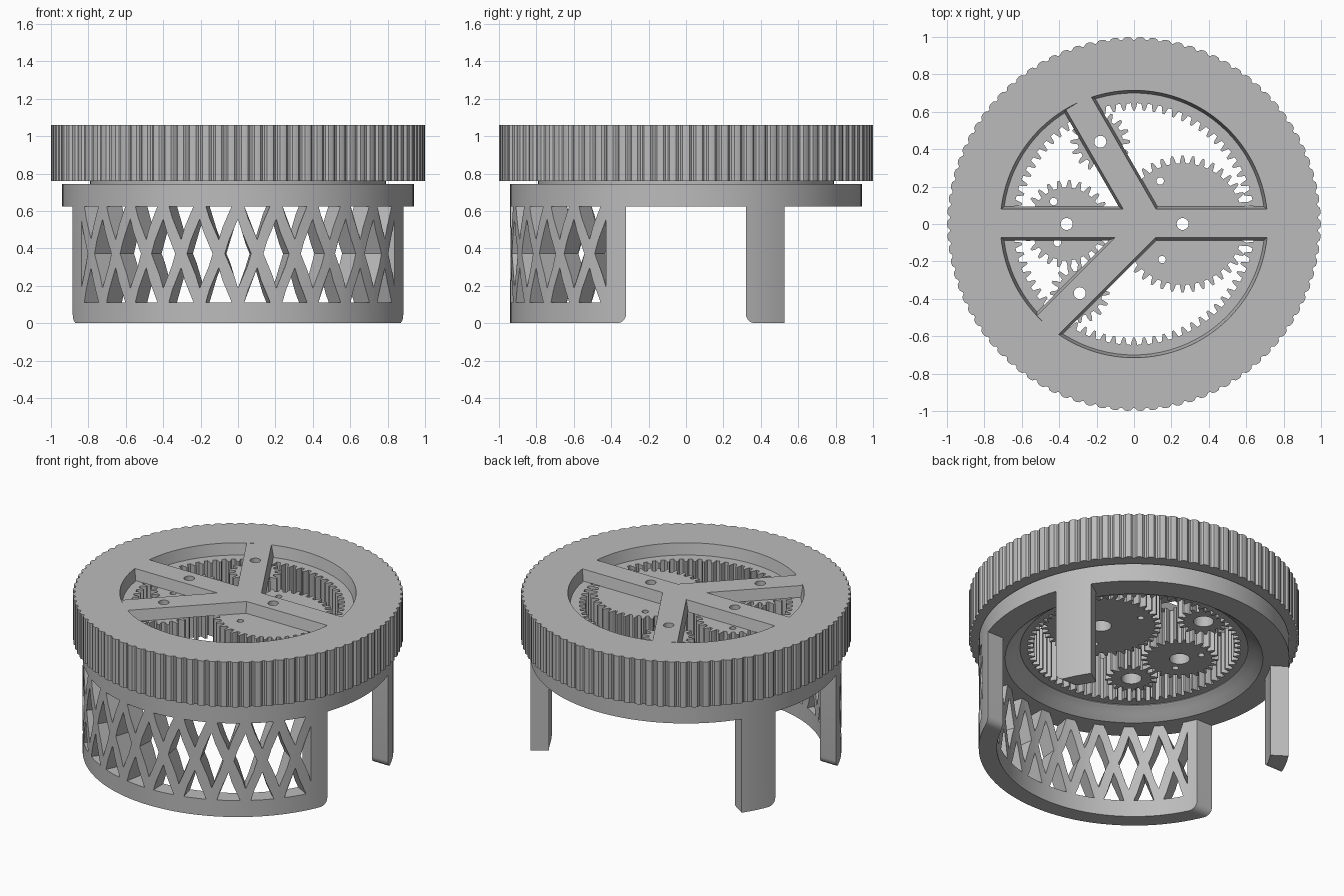
import bpy, bmesh, math
from mathutils import Matrix, Vector

if "Cube" in bpy.data.objects:
    bpy.data.objects.remove(bpy.data.objects["Cube"], do_unlink=True)

grey = bpy.data.materials.new("plain grey")
grey.use_nodes = True
grey.diffuse_color = (0.5, 0.5, 0.5, 1)
grey.node_tree.nodes["Principled BSDF"].inputs["Base Color"].default_value = (0.5, 0.5, 0.5, 1)


def finish(bm, name):
    bmesh.ops.recalc_face_normals(bm, faces=bm.faces)
    mesh = bpy.data.meshes.new(name)
    bm.to_mesh(mesh)
    bm.free()
    mesh.materials.append(grey)
    obj = bpy.data.objects.new(name, mesh)
    bpy.context.collection.objects.link(obj)
    return obj


def smooth(obj):
    bpy.ops.object.select_all(action='DESELECT')
    obj.select_set(True)
    bpy.context.view_layer.objects.active = obj
    bpy.ops.object.shade_smooth_by_angle(angle=math.radians(30))
    return obj


def circle(r, n=128, cx=0.0, cy=0.0):
    steps = [2 * math.pi * i / n for i in range(n)]
    return [(cx + r * math.cos(a), cy + r * math.sin(a)) for a in steps]


def toothed(count, pattern, cx=0.0, cy=0.0):
    """Closed outline repeating (fraction of pitch, radius) points."""
    pts = []
    for i in range(count):
        for frac, r in pattern:
            a = 2 * math.pi * (i + frac) / count
            pts.append((cx + r * math.cos(a), cy + r * math.sin(a)))
    return pts


def plate(name, loops, z0, z1):
    """Extrude an outline with holes between two heights."""
    bm = bmesh.new()
    caps = ([], [])
    for loop in loops:
        rings = [[bm.verts.new((x, y, z)) for x, y in loop] for z in (z0, z1)]
        n = len(loop)
        for ring, edges in zip(rings, caps):
            edges += [bm.edges.new((ring[i], ring[(i + 1) % n])) for i in range(n)]
        for i in range(n):
            j = (i + 1) % n
            bm.faces.new((rings[0][i], rings[0][j], rings[1][j], rings[1][i]))
    for edges in caps:
        bmesh.ops.triangle_fill(bm, edges=edges, use_beauty=True, normal=(0, 0, 1))
    return finish(bm, name)


def lathe(name, profile, n=128):
    """Turn a closed (radius, height) profile about z."""
    bm = bmesh.new()
    rings = [[bm.verts.new((x, y, z)) for x, y in circle(r, n)] for r, z in profile]
    for k, ring in enumerate(rings):
        above = rings[(k + 1) % len(rings)]
        for i in range(n):
            j = (i + 1) % n
            bm.faces.new((ring[i], ring[j], above[j], above[i]))
    return smooth(finish(bm, name))


def cut(obj, cutter):
    mod = obj.modifiers.new("cut", 'BOOLEAN')
    mod.operation, mod.solver, mod.object = 'DIFFERENCE', 'EXACT', cutter
    graph = bpy.context.evaluated_depsgraph_get()
    mesh = bpy.data.meshes.new_from_object(obj.evaluated_get(graph))
    obj.modifiers.clear()
    obj.data = mesh
    bpy.data.objects.remove(cutter, do_unlink=True)


# Stand: tube cut into a front wall and two back legs
stand = plate("stand_wall_and_legs", [circle(0.94), circle(0.83)], 0, 0.632)

arc = [math.radians(-90 + 15 * i) for i in range(7)]
half = [(-0.37, -0.1)] + [(-0.37 + 0.05 * math.cos(t), 0.05 + 0.05 * math.sin(t)) for t in arc]
half.append((-0.32, 0.7))
slot = plate("side_slot_cutter", [half + [(-y, z) for y, z in reversed(half)]], -1.5, 1.5)
slot.data.transform(Matrix(((0, 0, 1, 0), (1, 0, 0, 0), (0, 1, 0, 0), (0, 0, 0, 1))))
cut(stand, slot)

wx, wy = 2 * math.cos(math.radians(34)), 2 * math.sin(math.radians(34))
cut(stand, plate("back_cutter", [[(0, 0), (wx, wy), (0, 3), (-wx, wy)]], -0.1, 0.7))


# Lattice: diamonds between crossings, triangles above and below them
def add_prism(bm, degrees, outline):
    a = math.radians(degrees)
    out, side = Vector((math.sin(a), -math.cos(a), 0)), Vector((math.cos(a), math.sin(a), 0))
    rings = [[bm.verts.new(r * (out + t * side) + Vector((0, 0, z))) for t, z in outline]
             for r in (0.75, 1.05)]
    n = len(outline)
    for ring in rings:
        bm.faces.new(ring)
    for i in range(n):
        j = (i + 1) % n
        bm.faces.new((rings[0][i], rings[0][j], rings[1][j], rings[1][i]))


bm = bmesh.new()
CELL, CELLS, W = 12.6, 10, 0.075
LOW, MID, HIGH = 0.11, 0.372, 0.634
for k in range(CELLS + 1):
    left = 0 if k == 0 else -W
    right = 0 if k == CELLS else W
    outline = [(0, MID - 0.185), (right, MID), (0, MID + 0.185), (left, MID)]
    if k in (0, CELLS):
        outline = [p for p in outline if p != (0, MID)]
    add_prism(bm, (k - CELLS / 2) * CELL, outline)
for k in range(CELLS):
    for edge, tip in ((LOW, LOW + 0.187), (HIGH - 0.006, HIGH - 0.187)):
        add_prism(bm, (k + 0.5 - CELLS / 2) * CELL, [(-W, edge), (W, edge), (0, tip)])
cut(stand, finish(bm, "lattice_cutter"))
smooth(stand)

# Flange with raised neck and concave underside
flange = [(0.94, 0.625), (0.94, 0.745), (0.79, 0.745), (0.79, 0.765), (0.70, 0.765), (0.69, 0.695)]
for i in range(1, 7):
    t = math.radians(15 * i)
    flange.append((0.78 - 0.09 * math.cos(t), 0.625 + 0.07 * (1 - math.sin(t)) + 0.03 * math.sin(2 * t)))
flange[-1] = (0.78, 0.625)
lathe("base_flange", flange)

# Knurled cap ring and its sloped inner lip
bump = [(-0.42, 0.985), (-0.25, 0.997), (0, 1.0), (0.25, 0.997), (0.42, 0.985)]
smooth(plate("knurled_cap", [toothed(90, bump), circle(0.73)], 0.76, 1.06))
lathe("cap_lip", [(0.73, 1.06), (0.715, 1.06), (0.70, 0.985), (0.73, 0.985)])


# Gears
def tooth(root, tip):
    mid = (root + tip) / 2
    return [(-0.3, root), (-0.22, mid), (-0.1, tip), (0.1, tip), (0.22, mid), (0.3, root)]


plate("ring_gear", [circle(0.735), toothed(72, tooth(0.646, 0.608))], 0.70, 0.985)

GEARS = [
    ("large_gear", 0.26, 0.0, 40, 0.365, [(0.14, 0.23), (0.15, -0.19)]),
    ("medium_gear", -0.36, 0.0, 25, 0.235, [(-0.43, 0.12), (-0.41, -0.10)]),
    ("small_back_gear", -0.18, 0.44, 16, 0.16, []),
    ("small_front_gear", -0.29, -0.37, 16, 0.16, []),
]
for name, x, y, count, tip, holes in GEARS:
    loops = [toothed(count, tooth(tip - 0.04, tip), x, y), circle(0.062, 32, x, y)]
    loops += [circle(0.02, 16, hx, hy) for hx, hy in holes]
    plate(name, loops, 0.755, 0.985)


# Spokes with sloped sides, drilled over each gear axle
def spoke(name, start, degrees, length, axles):
    bm = bmesh.new()
    a = math.radians(degrees)
    along, side = Vector((math.cos(a), math.sin(a), 0)), Vector((-math.sin(a), math.cos(a), 0))
    section = [(-0.09, 0.988), (0.09, 0.988), (0.076, 1.06), (-0.076, 1.06)]
    ends = [[bm.verts.new(Vector(start) + along * d + side * w + Vector((0, 0, z)))
             for w, z in section] for d in (0, length)]
    for end in ends:
        bm.faces.new(end)
    for i in range(4):
        j = (i + 1) % 4
        bm.faces.new((ends[0][i], ends[0][j], ends[1][j], ends[1][i]))
    obj = finish(bm, name)
    for x, y in axles:
        cut(obj, plate("axle_cutter", [circle(0.032, 32, x, y)], 0.9, 1.2))


spoke("cross_spoke", (-0.725, 0.003, 0), 0, 1.45, [g[1:3] for g in GEARS[:2]])
spoke("back_spoke", (0.076, 0, 0), 120, 0.75, [GEARS[2][1:3]])
spoke("front_spoke", (0.08, 0, 0), 225, 0.77, [GEARS[3][1:3]])
